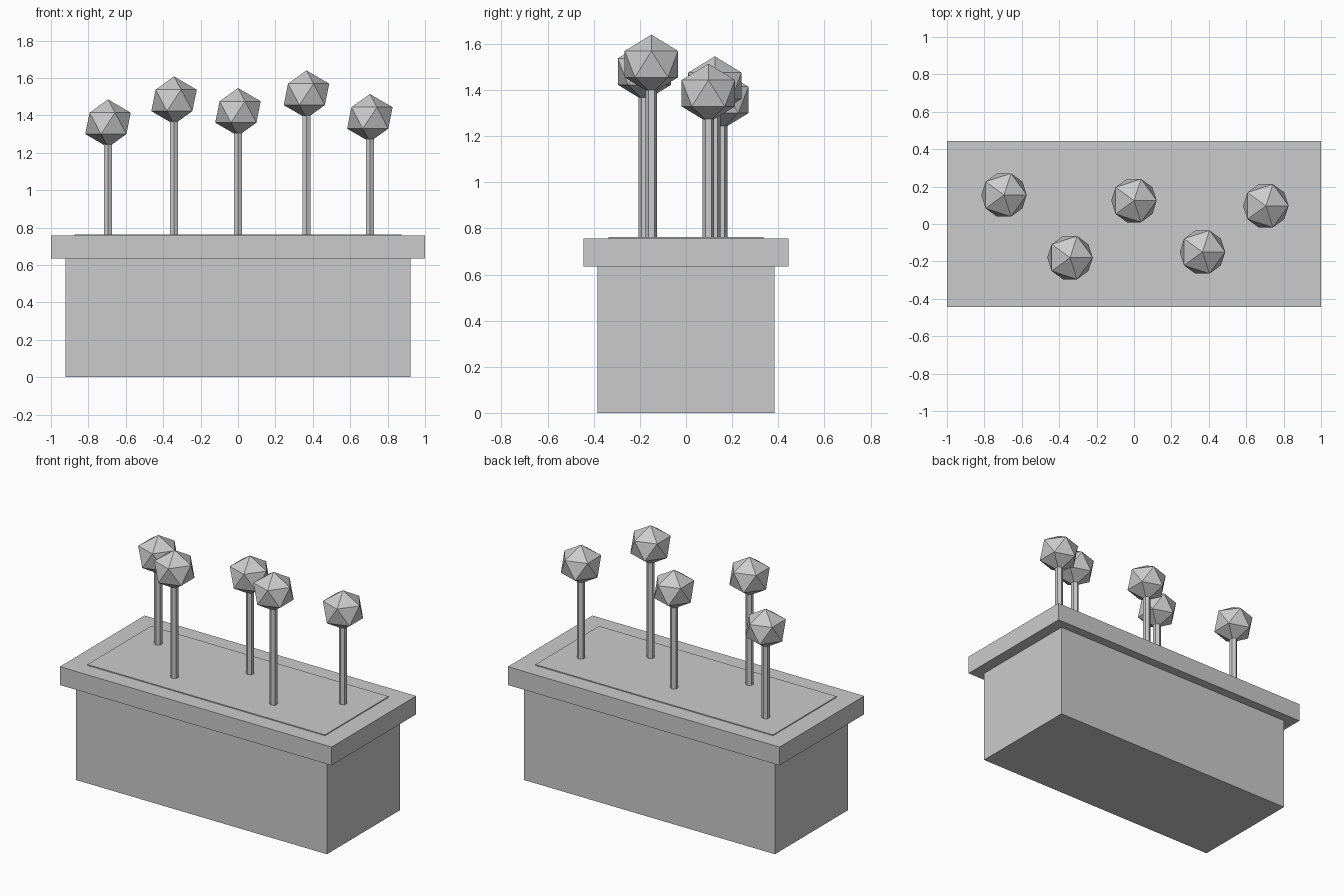
import bpy

cube = bpy.data.objects.get("Cube")
if cube:
    bpy.data.objects.remove(cube, do_unlink=True)

# Single plain grey for the whole model
GREY = (0.6, 0.6, 0.6, 1)
grey = bpy.data.materials.new("plain_grey")
grey.use_nodes = True
grey.diffuse_color = GREY
grey.node_tree.nodes["Principled BSDF"].inputs["Base Color"].default_value = GREY


def finish(name):
    obj = bpy.context.object
    obj.name = name
    obj.data.materials.append(grey)
    return obj


def box(name, width, depth, bottom, top):
    bpy.ops.mesh.primitive_cube_add(size=1, location=(0, 0, (bottom + top) / 2))
    obj = finish(name)
    obj.scale = (width, depth, top - bottom)
    return obj


# Planter: body, overhanging rim and thin soil slab
box("planter_body", 1.847, 0.767, 0, 0.636)
box("planter_rim", 2, 0.89, 0.635, 0.757)
box("soil", 1.75, 0.67, 0.70, 0.763)

# Plants: position and height of the top of each head
HEAD_RADIUS, HEAD_HALF_HEIGHT = 0.136, 0.128
STEM_RADIUS, STEM_BOTTOM = 0.025, 0.74
plants = [
    (-0.695, 0.155, 1.485),
    (-0.342, -0.18, 1.608),
    (0, 0.125, 1.546),
    (0.366, -0.15, 1.64),
    (0.705, 0.097, 1.514),
]
for number, (x, y, top) in enumerate(plants, 1):
    centre = top - HEAD_HALF_HEIGHT
    stem_top = centre - HEAD_HALF_HEIGHT * 0.7
    bpy.ops.mesh.primitive_cylinder_add(
        vertices=6, radius=STEM_RADIUS, depth=stem_top - STEM_BOTTOM,
        location=(x, y, (stem_top + STEM_BOTTOM) / 2))
    finish(f"stem_{number}")
    bpy.ops.mesh.primitive_ico_sphere_add(
        subdivisions=1, radius=HEAD_RADIUS, location=(x, y, centre))
    head = finish(f"flower_head_{number}")
    head.scale.z = HEAD_HALF_HEIGHT / HEAD_RADIUS
